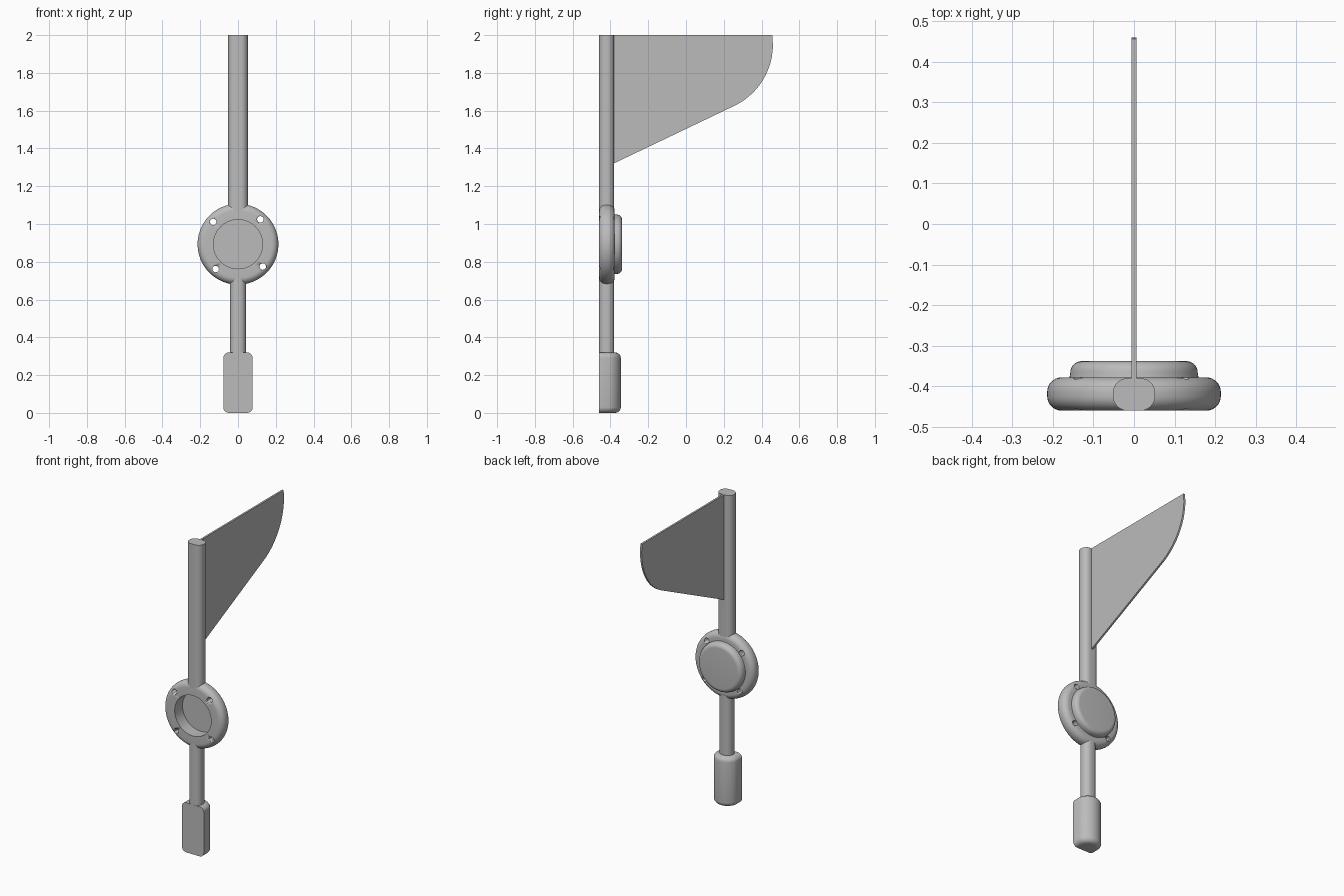
import bpy, bmesh
from math import sin, cos, pi, radians, atan2, sqrt

cube = bpy.data.objects.get("Cube")
if cube:
    bpy.data.objects.remove(cube, do_unlink=True)

grey = bpy.data.materials.new("plain grey")
grey.use_nodes = True
COLOUR = (0.5, 0.5, 0.5, 1)
grey.diffuse_color = COLOUR
grey.node_tree.nodes["Principled BSDF"].inputs["Base Color"].default_value = COLOUR

FRONT, BACK = -0.46, -0.38
HUB_Z = 0.893


def arc(cx, cy, r, a0, a1, n=8):
    """Points along an arc, angles in degrees."""
    angles = [radians(a0 + (a1 - a0) * i / n) for i in range(n + 1)]
    return [(cx + r * cos(a), cy + r * sin(a)) for a in angles]


def loft(name, rings, smooth=True, caps=True, closed=False):
    """Skin a list of equal-length rings of 3D points."""
    bm = bmesh.new()
    vs = [[bm.verts.new(p) for p in ring] for ring in rings]
    n = len(vs[0])
    pairs = list(zip(vs, vs[1:])) + ([(vs[-1], vs[0])] if closed else [])
    for a, b in pairs:
        for i in range(n):
            j = (i + 1) % n
            bm.faces.new((a[i], a[j], b[j], b[i]))
    if caps:
        bm.faces.new(vs[0])
        bm.faces.new(vs[-1])
    bmesh.ops.remove_doubles(bm, verts=bm.verts, dist=1e-5)
    bmesh.ops.recalc_face_normals(bm, faces=bm.faces)
    mesh = bpy.data.meshes.new(name)
    bm.to_mesh(mesh)
    bm.free()
    mesh.materials.append(grey)
    obj = bpy.data.objects.new(name, mesh)
    bpy.context.collection.objects.link(obj)
    if smooth:
        bpy.ops.object.select_all(action='DESELECT')
        obj.select_set(True)
        bpy.context.view_layer.objects.active = obj
        bpy.ops.object.shade_smooth_by_angle(angle=radians(35))
    return obj


# Flattened round rods above and below the hub
def rod(name, half, z0, z1, r=0.036):
    x = half - r
    ring = []
    for k, (sx, cy) in enumerate([(1, BACK - r), (-1, BACK - r),
                                  (-1, FRONT + r), (1, FRONT + r)]):
        ring += arc(sx * x, cy, r, k * 90, k * 90 + 90)
    loft(name, [[(px, py, z) for px, py in ring] for z in (z0, z1)])


rod("upper_rod", 0.052, 1.07, 2.0)
rod("lower_rod", 0.043, 0.31, 0.715)


# Grip: flat front, curved back, rounded ends
def grip_ring(inset, z):
    w, side, back = 0.078 - inset, -0.40 - inset, -0.345 - inset
    sag = back - side
    r = (w * w + sag * sag) / (2 * sag)
    a = atan2(side - back + r, w) * 180 / pi
    pts = [(-w, FRONT), (w, FRONT)] + arc(0, back - r, r, a, 180 - a, 16)
    return [(x, y, z) for x, y in pts]


R = 0.03
ends = [(R * (1 - sin(t)), R * (1 - cos(t))) for t in [i * pi / 12 for i in range(7)]]
loft("grip", [grip_ring(i, z) for i, z in ends]
     + [grip_ring(i, 0.32 - z) for i, z in reversed(ends)])

# Hub: lathed ring with a front pocket and a raised back cover
profile = [(0, -0.38), (0.13, -0.38), (0.13, FRONT)]
profile += arc(0.178, FRONT + 0.036, 0.036, -90, 0)
profile += arc(0.178, -0.378 - 0.036, 0.036, 0, 90)
profile += [(0.159, -0.378), (0.157, -0.366)]
profile += arc(0.129, -0.366, 0.028, 0, 90) + [(0, -0.338)]
SEG = 64
hub = loft("hub", [[(r * cos(a), y, HUB_Z + r * sin(a)) for r, y in profile]
                   for a in [2 * pi * i / SEG for i in range(SEG)]],
           caps=False, closed=True)

# Four screw holes through the rim
for i in range(4):
    a = radians(41.5 + 6.5 + 90 * i)
    cx, cz = 0.177 * cos(a), HUB_Z + 0.177 * sin(a)
    circle = arc(cx, cz, 0.017, 0, 345, 23)
    cutter = loft("hole_cutter", [[(x, y, z) for x, z in circle] for y in (-0.5, -0.3)])
    cutter.hide_render = True
    cutter.hide_set(True)
    cut = hub.modifiers.new("screw_hole", 'BOOLEAN')
    cut.operation = 'DIFFERENCE'
    cut.solver = 'EXACT'
    cut.object = cutter

# Apply the holes and discard the cutters
bpy.context.view_layer.update()
cut_mesh = bpy.data.meshes.new_from_object(
    hub.evaluated_get(bpy.context.evaluated_depsgraph_get()))
hub.modifiers.clear()
hub.data = cut_mesh
for obj in [o for o in bpy.data.objects if o.name.startswith("hole_cutter")]:
    bpy.data.objects.remove(obj, do_unlink=True)

# Thin vane with a curved trailing edge
top = sqrt(0.36 ** 2 - 0.05 ** 2)
outline = [(BACK - 0.01, 2.0), (BACK - 0.01, 1.317)]
outline += arc(0.1, 1.95, 0.36, -65.5, 0, 20) + [(0.1 + top, 2.0)]
loft("vane", [[(x, y, z) for y, z in outline] for x in (-0.006, 0.006)])
